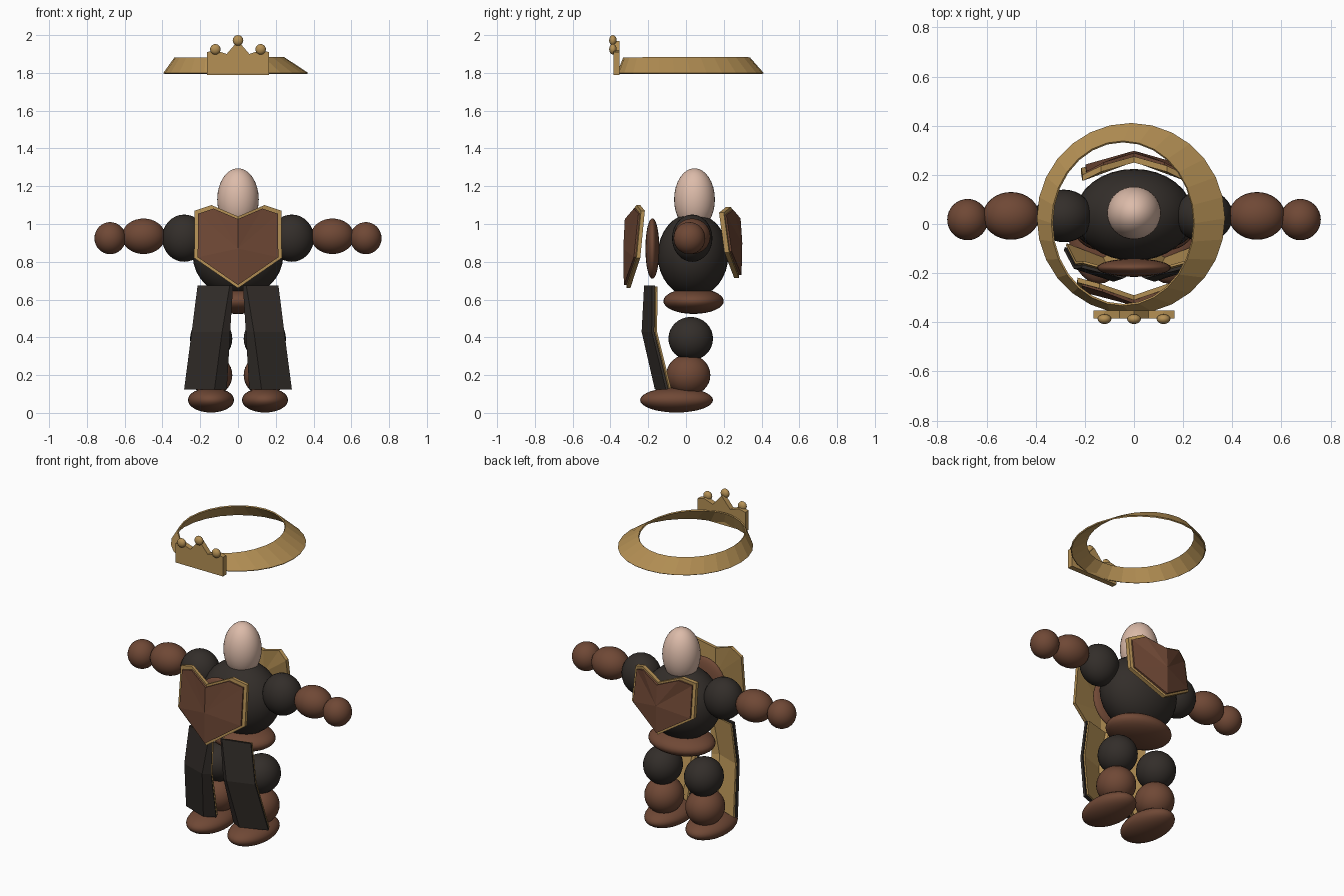
import bpy, bmesh, math
from mathutils import Vector

if "Cube" in bpy.data.objects:
    bpy.data.objects.remove(bpy.data.objects["Cube"])


def mat(name, col):
    m = bpy.data.materials.new(name)
    m.diffuse_color = (*col, 1)
    m.use_nodes = True
    m.node_tree.nodes["Principled BSDF"].inputs["Base Color"].default_value = m.diffuse_color
    return m


DARK = mat("dark_cloth", (0.033, 0.027, 0.023))
BROWN = mat("brown_leather", (0.16, 0.065, 0.036))
GOLD = mat("gold", (0.46, 0.28, 0.09))
SKIN = mat("skin", (0.72, 0.5, 0.4))


def mesh_obj(name, verts, faces, material, thick=0.0):
    me = bpy.data.meshes.new(name)
    me.from_pydata([tuple(v) for v in verts], [], faces)
    bm = bmesh.new()
    bm.from_mesh(me)
    bmesh.ops.recalc_face_normals(bm, faces=bm.faces)
    bm.to_mesh(me)
    bm.free()
    me.materials.append(material)
    ob = bpy.data.objects.new(name, me)
    bpy.context.collection.objects.link(ob)
    if thick:
        mod = ob.modifiers.new("thickness", 'SOLIDIFY')
        mod.thickness = thick
        mod.offset = 0
    return ob


def ball(name, c, r, material, segs=32):
    bm = bmesh.new()
    bmesh.ops.create_uvsphere(bm, u_segments=segs, v_segments=segs // 2, radius=1)
    for v in bm.verts:
        v.co = Vector((v.co.x * r[0], v.co.y * r[1], v.co.z * r[2])) + Vector(c)
    for f in bm.faces:
        f.smooth = True
    me = bpy.data.meshes.new(name)
    bm.to_mesh(me)
    bm.free()
    me.materials.append(material)
    ob = bpy.data.objects.new(name, me)
    bpy.context.collection.objects.link(ob)
    return ob


# Body core
ball("head", (0, 0.045, 1.13), (0.11, 0.108, 0.165), SKIN)
ball("torso", (0, 0.037, 0.835), (0.24, 0.187, 0.223), DARK)
ball("chest_pad", (0, -0.178, 0.87), (0.15, 0.037, 0.16), BROWN)
ball("pelvis", (0, 0.04, 0.592), (0.205, 0.16, 0.068), BROWN)

# Limbs, both sides
LIMBS = [
    ("shoulder", (0.285, 0.033, 0.925), (0.117, 0.107, 0.125), DARK),
    ("forearm", (0.5, 0.033, 0.935), (0.115, 0.097, 0.094), BROWN),
    ("hand", (0.677, 0.018, 0.925), (0.083, 0.084, 0.085), BROWN),
    ("thigh", (0.142, 0.025, 0.393), (0.112, 0.118, 0.115), DARK),
    ("shin", (0.142, 0.012, 0.2), (0.112, 0.117, 0.11), BROWN),
    ("foot", (0.143, -0.05, 0.068), (0.122, 0.193, 0.066), BROWN),
]
for side, s in (("left", 1), ("right", -1)):
    for n, c, r, m in LIMBS:
        ball(f"{side}_{n}", (s * c[0], c[1], c[2]), r, m)


# Heart-shaped breast and back plates: gold rim slab with a raised leather panel
def heart_plate(name, half, center, out, depth):
    ring = half + [(-x, y, z) for x, y, z in reversed(half[1:-1])]
    n = len(ring)
    c = Vector(center)

    def slab(tag, front, back, cf, cb, material):
        verts = front + back + [cf, cb]
        faces = []
        for i in range(n):
            j = (i + 1) % n
            faces += [(i, j, n + j, n + i), (j, i, 2 * n), (n + i, n + j, 2 * n + 1)]
        mesh_obj(f"{name}_{tag}", verts, faces, material)

    push = Vector((0, out, 0))
    rim = [Vector(p) for p in ring]
    slab("rim", rim, [p - push * depth for p in rim], c, c - push * depth, GOLD)
    inner = [Vector((c.x + (p.x - c.x) * 0.92, p.y, c.z + (p.z - c.z) * 0.92)) for p in rim]
    slab("panel", [p + push * 0.014 for p in inner], [p - push * 0.005 for p in inner],
         c + push * 0.02, c - push * 0.005, BROWN)


heart_plate("breastplate",
            [(0, -0.31, 1.04), (0.14, -0.262, 1.1), (0.23, -0.238, 1.07),
             (0.232, -0.262, 0.82), (0, -0.315, 0.66)], (0, -0.312, 0.87), -1, 0.02)
heart_plate("backplate",
            [(0, 0.275, 1.04), (0.135, 0.237, 1.09), (0.21, 0.2, 1.06),
             (0.215, 0.228, 0.85), (0, 0.28, 0.715)], (0, 0.278, 0.9), 1, 0.025)

# Hanging hip plates: rows of (outer edge, ridge, inner edge), bent halfway down
ROWS = [
    [(0.212, -0.172, 0.675), (0.045, -0.215, 0.675), (0.03, -0.205, 0.675)],
    [(0.243, -0.175, 0.43), (0.085, -0.228, 0.43), (0.045, -0.2, 0.43)],
    [(0.283, -0.1, 0.125), (0.125, -0.158, 0.125), (0.063, -0.125, 0.125)],
]
QUADS = [(r * 3 + k, r * 3 + k + 1, r * 3 + k + 4, r * 3 + k + 3)
         for r in range(2) for k in range(2)]
for side, s in (("left", 1), ("right", -1)):
    pts = [Vector((s * x, y, z)) for row in ROWS for x, y, z in row]
    mesh_obj(f"{side}_hip_plate", pts, QUADS, DARK, 0.014)
    mid = sum(pts, Vector()) / 9
    back = [Vector((mid.x + (p.x - mid.x) * 0.95, p.y + 0.017,
                    mid.z + (p.z - mid.z) * 0.98)) for p in pts]
    mesh_obj(f"{side}_hip_plate_lining", back, QUADS, GOLD, 0.01)

# Floating ring: sloped band, wide base loop and an off-centre upper loop
N = 28
ring = []
for cx, cy, rx, ry, z in ((-0.012, 0.023, 0.38, 0.385, 1.797), (-0.045, 0.003, 0.288, 0.332, 1.88)):
    for i in range(N):
        a = 2 * math.pi * i / N
        ring.append((cx + rx * math.cos(a), cy + ry * math.sin(a), z))
mesh_obj("crown_ring", ring,
         [(i, (i + 1) % N, N + (i + 1) % N, N + i) for i in range(N)], GOLD, 0.008)

# Crown front plate with three points and ball tips
prof = [(-0.165, 1.79), (0.165, 1.79), (0.165, 1.91), (0.12, 1.92), (0.06, 1.9),
        (0, 1.97), (-0.06, 1.9), (-0.12, 1.92), (-0.165, 1.91)]
k = len(prof)
verts = [(x, y, z) for y in (-0.385, -0.352) for x, z in prof]
mesh_obj("crown_front", verts,
         [tuple(range(k)), tuple(range(2 * k - 1, k - 1, -1))]
         + [(i, (i + 1) % k, k + (i + 1) % k, k + i) for i in range(k)], GOLD)
for x, z in ((-0.12, 1.925), (0, 1.972), (0.12, 1.925)):
    ball("crown_ball", (x, -0.387, z), (0.028, 0.02, 0.028), GOLD, 16)
